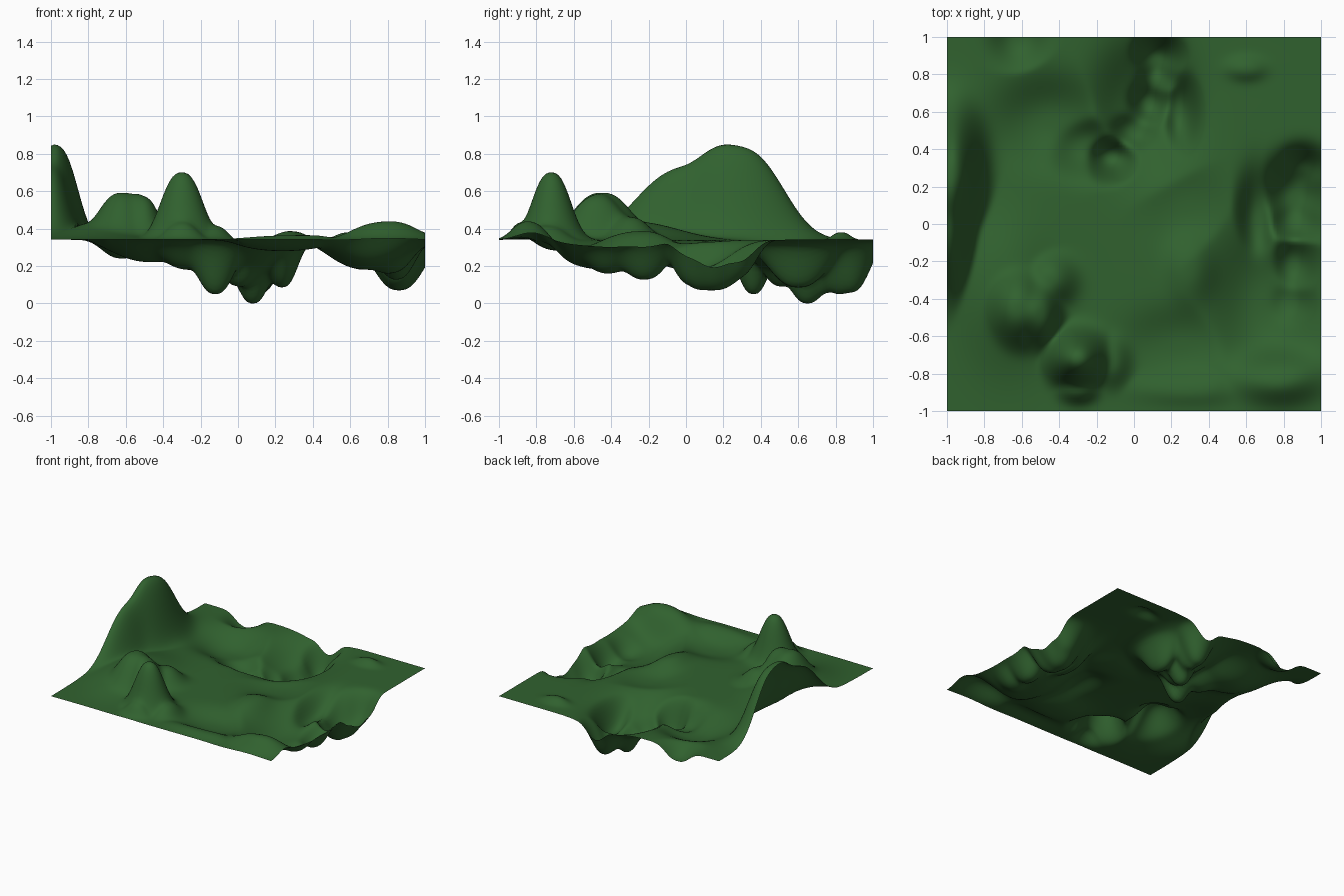
import bpy, bmesh, math

if "Cube" in bpy.data.objects:
    bpy.data.objects.remove(bpy.data.objects["Cube"], do_unlink=True)

BASE = 0.342   # level of the undisturbed ground
SHARP = 1.3    # steepness of each mound's flank

# Mounds: x, y, height, radius along x, radius along y
hills = [
    (-.97, .27, .49, .14, .31),     # tall ridge on the border
    (-1, .04, .39, .13, .38),       # ridge shoulder
    (-.62, -.45, .25, .16, .2),     # broad hill
    (-.5, -.48, .22, .1, .17),
    (-.45, -.3, .12, .13, .13),
    (-.7, -.35, .1, .25, .38),      # gentle rise under the hills
    (-.3, -.72, .36, .14, .13),     # steep hill
    (-.12, -.74, .08, .09, .12),
    (-.3, -.88, .09, .1, .07),
    (.77, -.82, .13, .22, .13),     # low hump
    (.3, -.88, .03, .3, .08),       # low crest along the front
    (.3, -.24, .05, .12, .18),
    (.6, .83, .04, .1, .06),
]

# Hollows: x, y, depth, radius along x, radius along y
hollows = [
    (-.12, .36, .29, .13, .11),     # rear basin
    (-.25, .42, .16, .2, .15),
    (-.45, .55, .12, .27, .22),
    (0, .5, .23, .14, .12),
    (.08, .65, .33, .12, .14),
    (.24, .6, .25, .1, .2),
    (.06, .62, .2, .25, .33),
    (.12, .78, .26, .12, .1),
    (.12, .88, .28, .13, .13),
    (-.62, 1, .1, .13, .15),        # notch in the rear border
    (.86, .15, .27, .17, .18),      # side valley
    (.86, .02, .23, .14, .12),
    (.9, .28, .19, .13, .12),
    (.85, -.22, .21, .12, .16),
    (.83, -.42, .16, .13, .14),
    (.7, -.4, .16, .26, .38),
    (.66, .02, .16, .1, .25),
    (.24, -.65, .06, .28, .18),     # shallow dips in the middle
    (.28, .08, .04, .22, .2),
]


def blend(mounds, x, y):
    """Soft maximum of rounded mounds at one point."""
    total = 0.0
    for cx, cy, size, rx, ry in mounds:
        reach = ((x - cx) / rx) ** 2 + ((y - cy) / ry) ** 2
        total += (size * math.exp(-reach ** SHARP)) ** 4
    return total ** 0.25


def make_material(name, colour):
    material = bpy.data.materials.new(name)
    material.use_nodes = True
    material.diffuse_color = colour
    shader = material.node_tree.nodes["Principled BSDF"]
    shader.inputs["Base Color"].default_value = colour
    shader.inputs["Roughness"].default_value = 0.9
    return material


# Ground sheet, raised and sunk by the mounds and hollows
bm = bmesh.new()
bmesh.ops.create_grid(bm, x_segments=120, y_segments=120, size=1)
for vert in bm.verts:
    x, y = vert.co.x, vert.co.y
    vert.co.z = BASE + blend(hills, x, y) - blend(hollows, x, y)

# Rest the lowest point on the floor
lowest = min(vert.co.z for vert in bm.verts)
bmesh.ops.translate(bm, verts=bm.verts, vec=(0, 0, -lowest))

mesh = bpy.data.meshes.new("terrain")
bm.to_mesh(mesh)
bm.free()
mesh.materials.append(make_material("grass green", (0.03, 0.12, 0.028, 1)))
terrain = bpy.data.objects.new("terrain", mesh)
bpy.context.collection.objects.link(terrain)

# Smooth shading
bpy.context.view_layer.objects.active = terrain
terrain.select_set(True)
bpy.ops.object.shade_smooth()
